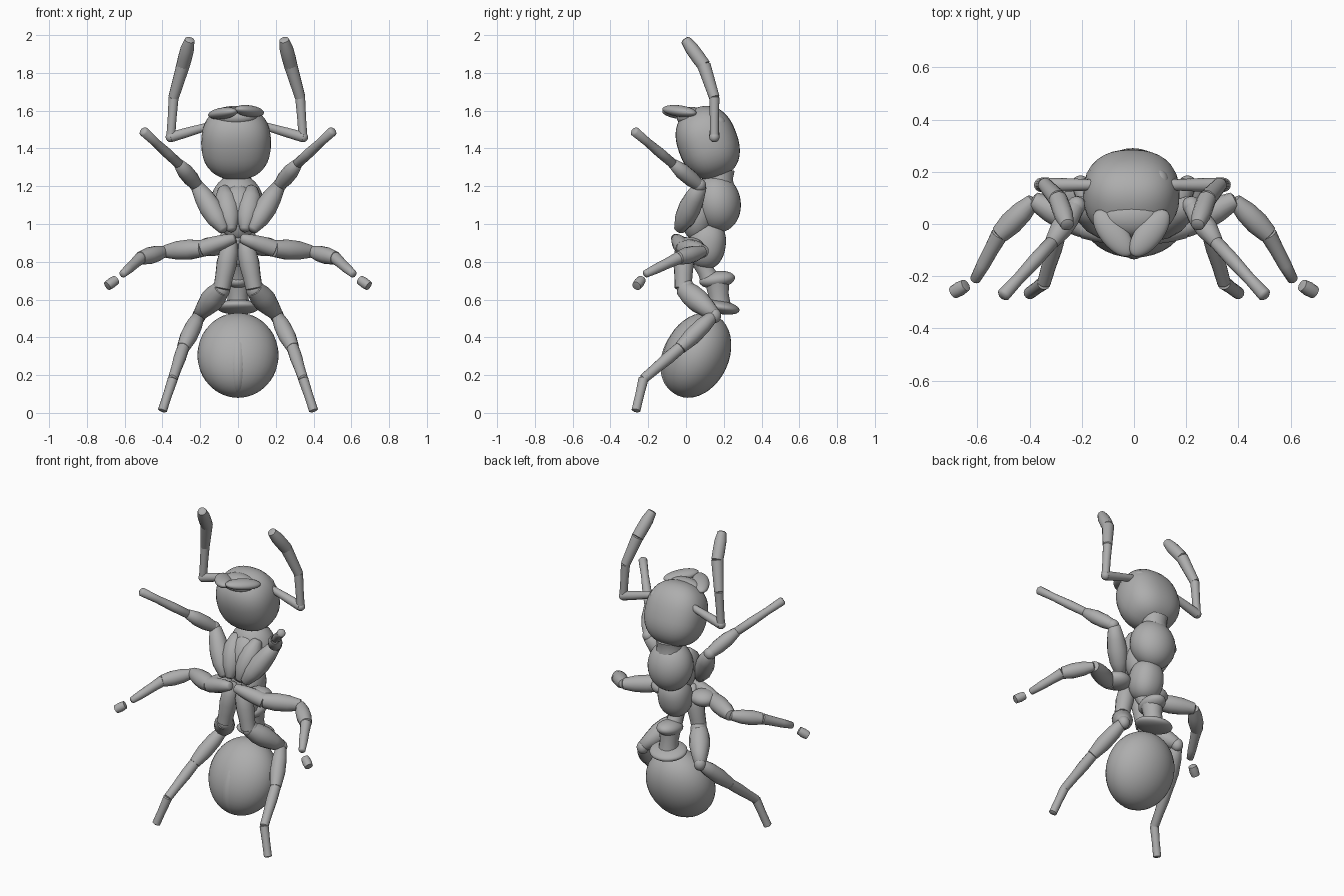
import bpy, bmesh, math
from mathutils import Vector, Matrix

cube = bpy.data.objects.get("Cube")
if cube:
    bpy.data.objects.remove(cube, do_unlink=True)

grey = bpy.data.materials.new("matte_grey")
grey.use_nodes = True
grey.diffuse_color = (0.42, 0.42, 0.42, 1)
bsdf = next(n for n in grey.node_tree.nodes if n.type == 'BSDF_PRINCIPLED')
bsdf.inputs["Base Color"].default_value = grey.diffuse_color
bsdf.inputs["Roughness"].default_value = 0.7


def finish(name, bm):
    bmesh.ops.recalc_face_normals(bm, faces=bm.faces)
    mesh = bpy.data.meshes.new(name)
    bm.to_mesh(mesh)
    bm.free()
    mesh.materials.append(grey)
    obj = bpy.data.objects.new(name, mesh)
    bpy.context.collection.objects.link(obj)
    bpy.ops.object.select_all(action='DESELECT')
    obj.select_set(True)
    bpy.context.view_layer.objects.active = obj
    bpy.ops.object.shade_smooth_by_angle(angle=math.radians(50))
    return obj


def blob(name, centre, radii, tilt=0, turn=0, box=1.0):
    """Ellipsoid; box below 1 squares it off, tilt leans it about x, turn about z."""
    bm = bmesh.new()
    bmesh.ops.create_uvsphere(bm, u_segments=32, v_segments=20, radius=1)
    for v in bm.verts:
        v.co = Vector(math.copysign(abs(c) ** box, c) * r for c, r in zip(v.co, radii))
    rot = Matrix.Rotation(math.radians(turn), 4, 'Z') @ Matrix.Rotation(math.radians(tilt), 4, 'X')
    bm.transform(Matrix.Translation(centre) @ rot)
    return finish(name, bm)


def segment(name, start, end, radii, sides=14):
    """Round limb piece with the given radii spread evenly from start to end."""
    start, end = Vector(start), Vector(end)
    axis = end - start
    frame = axis.to_track_quat('Z', 'Y')
    last = len(radii) - 1
    stations = [(i / last, r) for i, r in enumerate(radii)]
    # small chamfer rings soften both ends
    stations = [(-0.03, radii[0] * 0.6)] + stations + [(1.03, radii[-1] * 0.6)]
    bm = bmesh.new()
    rings = []
    for t, r in stations:
        ring = []
        for k in range(sides):
            a = math.tau * k / sides
            ring.append(bm.verts.new(start + axis * t + frame @ Vector((r * math.cos(a), r * math.sin(a), 0))))
        rings.append(ring)
    for low, high in zip(rings, rings[1:]):
        for k in range(sides):
            n = (k + 1) % sides
            bm.faces.new((low[k], low[n], high[n], high[k]))
    bm.faces.new(rings[0])
    bm.faces.new(rings[-1])
    return finish(name, bm)


# Head with its square jaw line
blob("head", (-0.01, 0.115, 1.43), (0.185, 0.16, 0.195), tilt=20, box=0.85)
blob("face_plate", (-0.01, 0.02, 1.57), (0.11, 0.07, 0.05), tilt=10)
segment("neck", (-0.005, 0.17, 1.2), (-0.005, 0.18, 1.29), [0.09, 0.075, 0.08])

# Thorax, waist and abdomen
blob("front_thorax", (-0.005, 0.165, 1.11), (0.14, 0.125, 0.155), tilt=8)
blob("thorax_underside", (0, 0.07, 1.06), (0.105, 0.09, 0.15), tilt=-10)
blob("rear_thorax", (0, 0.11, 0.89), (0.1, 0.1, 0.13), tilt=-10, box=0.9)
segment("waist_stalk", (0, 0.08, 0.8), (0, 0.13, 0.7), [0.05, 0.045, 0.055])
blob("waist_node", (0, 0.165, 0.705), (0.07, 0.095, 0.045), tilt=8)
segment("waist_neck", (0, 0.165, 0.69), (0, 0.18, 0.56), [0.065, 0.055, 0.06])
blob("waist_collar", (0, 0.18, 0.56), (0.115, 0.105, 0.036), tilt=-10)
blob("abdomen", (0, 0.055, 0.305), (0.215, 0.172, 0.235), tilt=-25)
blob("abdomen_belly_plate", (0, 0.035, 0.295), (0.085, 0.16, 0.215), tilt=-25)

for side, s in (("left", 1), ("right", -1)):
    def limb(part, points, pieces, shift=0.0):
        """Chain of named segments through the points, mirrored to this side."""
        pts = [(s * x + shift, y, z) for x, y, z in points]
        for (label, radii), a, b in zip(pieces, pts, pts[1:]):
            segment(f"{side}_{part}_{label}", a, b, radii)

    # Jaws meet in a point in front of the head
    blob(f"{side}_jaw", (s * 0.07 - 0.01, -0.035, 1.592 + s * 0.006), (0.052, 0.108, 0.03), tilt=-6, turn=-s * 38)

    # Elbowed feelers
    limb("antenna", [(0.09, 0.15, 1.535), (0.35, 0.15, 1.46), (0.335, 0.15, 1.67),
                     (0.285, 0.095, 1.84), (0.25, -0.003, 1.975)],
         [("scape", [0.02, 0.022, 0.026, 0.028]), ("lower", [0.024, 0.024, 0.027]),
          ("middle", [0.028, 0.032, 0.036]), ("club", [0.036, 0.037, 0.036, 0.026])], -0.006)
    blob(f"{side}_antenna_elbow", (s * 0.35 - 0.006, 0.15, 1.46), (0.027, 0.027, 0.027))
    blob(f"{side}_antenna_socket", (s * 0.1 - 0.006, 0.16, 1.535), (0.04, 0.05, 0.04))

    # Front leg, folded down then reaching up and forward
    limb("front_leg", [(0.075, 0.09, 1.19), (0.035, -0.035, 0.97)],
         [("hip", [0.03, 0.06, 0.066, 0.055, 0.025])])
    limb("front_leg", [(0.075, -0.035, 0.97), (0.215, 0.075, 1.2), (0.315, -0.07, 1.32), (0.5, -0.272, 1.49)],
         [("thigh", [0.03, 0.054, 0.06, 0.052, 0.036]), ("shin", [0.03, 0.042, 0.042, 0.028]),
          ("foot", [0.026, 0.027, 0.023, 0.026])])
    blob(f"{side}_front_leg_knee", (s * 0.22, 0.07, 1.205), (0.036, 0.036, 0.036))

    # Middle leg, spread sideways, with a separate toe
    limb("middle_leg", [(0.02, -0.055, 0.925), (0.19, -0.01, 0.87), (0.385, 0.09, 0.855),
                        (0.515, -0.04, 0.82), (0.61, -0.215, 0.735)],
         [("hip", [0.025, 0.038, 0.045, 0.046]), ("thigh", [0.045, 0.054, 0.05, 0.034]),
          ("shin", [0.028, 0.042, 0.045, 0.036]), ("foot", [0.033, 0.028, 0.026, 0.02])])
    blob(f"{side}_middle_leg_joint", (s * 0.14, 0.02, 0.88), (0.08, 0.075, 0.05))
    limb("middle_leg", [(0.645, -0.235, 0.705), (0.692, -0.262, 0.672)],
         [("toe", [0.024, 0.028, 0.025])])

    # Hind leg, bent back past the abdomen and down to the ground
    limb("hind_leg", [(0.035, -0.01, 0.92), (0.085, -0.015, 0.66), (0.205, 0.15, 0.52),
                      (0.29, -0.03, 0.345), (0.345, -0.225, 0.18), (0.4, -0.265, 0.013)],
         [("hip", [0.03, 0.05, 0.054, 0.048, 0.045]), ("thigh", [0.045, 0.06, 0.062, 0.05, 0.035]),
          ("shin", [0.03, 0.044, 0.046, 0.034]), ("ankle", [0.032, 0.033, 0.028, 0.026]),
          ("foot", [0.027, 0.024, 0.024])])
    blob(f"{side}_hind_leg_joint", (s * 0.09, 0.0, 0.655), (0.048, 0.048, 0.055))
    blob(f"{side}_hind_leg_knee", (s * 0.205, 0.15, 0.515), (0.036, 0.036, 0.04))
